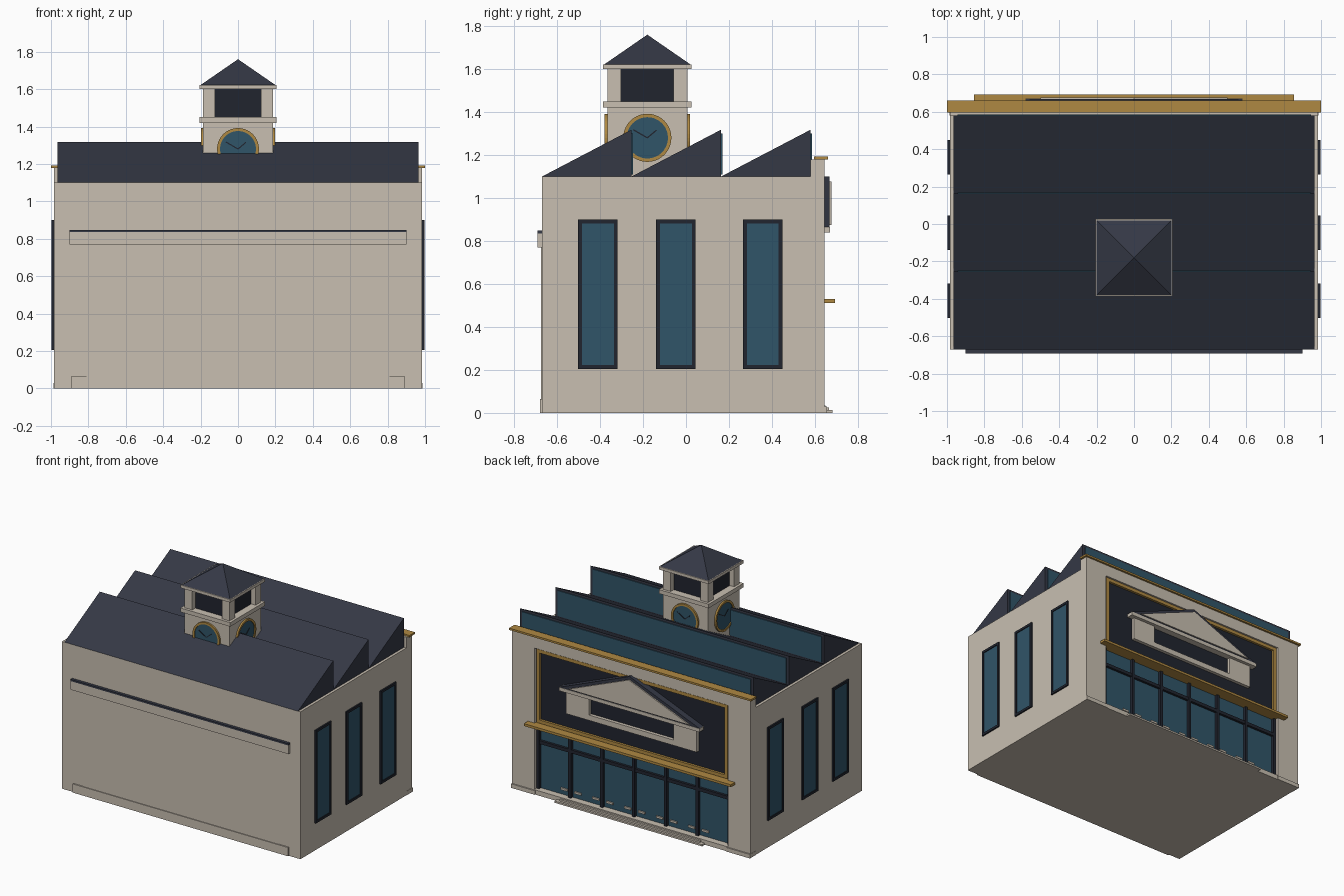
import bpy, bmesh, math
from mathutils import Matrix, Vector

if "Cube" in bpy.data.objects:
    bpy.data.objects.remove(bpy.data.objects["Cube"])


def mat(name, rgb):
    m = bpy.data.materials.new(name)
    m.diffuse_color = (*rgb, 1)
    m.use_nodes = True
    m.node_tree.nodes["Principled BSDF"].inputs["Base Color"].default_value = m.diffuse_color
    return m


STONE = mat("stone", (0.58, 0.52, 0.44))
SLATE = mat("slate", (0.035, 0.04, 0.06))
DARK = mat("dark_panel", (0.015, 0.018, 0.028))
GLASS = mat("glass", (0.03, 0.09, 0.14))
GOLD = mat("gold", (0.43, 0.25, 0.055))


def finish(name, bm, material):
    bmesh.ops.recalc_face_normals(bm, faces=bm.faces)
    me = bpy.data.meshes.new(name)
    bm.to_mesh(me)
    bm.free()
    me.materials.append(material)
    ob = bpy.data.objects.new(name, me)
    bpy.context.collection.objects.link(ob)
    return ob


def box(name, x, y, z, material):
    """Box from (min, max) ranges."""
    bm = bmesh.new()
    size = [b - a for a, b in (x, y, z)]
    mid = [(a + b) / 2 for a, b in (x, y, z)]
    bmesh.ops.create_cube(bm, size=1, matrix=Matrix.Translation(mid) @ Matrix.Diagonal((*size, 1)))
    return finish(name, bm, material)


def prism(name, pts, offset, material):
    """Extrude a planar polygon along an offset."""
    bm = bmesh.new()
    f = bm.faces.new([bm.verts.new(p) for p in pts])
    r = bmesh.ops.extrude_face_region(bm, geom=[f])
    bmesh.ops.translate(bm, vec=offset, verts=[v for v in r["geom"] if isinstance(v, bmesh.types.BMVert)])
    return finish(name, bm, material)


def frame(name, axis_y, x, z, t, y, material):
    """Rectangular frame of four bars; axis_y swaps the plane to YZ."""
    (a, b), (c, d) = x, z
    for part, u, w in (("left", (a, a + t), z), ("right", (b - t, b), z),
                       ("bottom", (a + t, b - t), (c, c + t)), ("top", (a + t, b - t), (d - t, d))):
        rng = (y, u, w) if axis_y else (u, y, w)
        box(f"{name}_{part}", *rng, material)


# Main hall
box("hall_walls", (-.985, .985), (-.67, .58), (0, 1.1), STONE)
box("front_plinth", (-.89, .89), (-.68, -.67), (0, .065), STONE)
box("front_wall_panel", (-.81, .81), (-.674, -.67), (.065, .77), STONE)
box("front_ledge", (-.9, .9), (-.69, -.67), (.77, .835), STONE)
box("front_ledge_cap", (-.9, .9), (-.692, -.67), (.835, .848), SLATE)

# Sawtooth roof with north light glazing
for i in range(3):
    y0 = -.67 + i * .4167
    y1 = y0 + .4167
    prism(f"sawtooth_roof_{i}", [(-.965, y0, 1.1), (-.965, y1, 1.1), (-.965, y1, 1.318)], (1.93, 0, 0), SLATE)
    box(f"roof_glazing_{i}", (-.945, .945), (y1, y1 + .006), (1.11, 1.3), GLASS)

# Side windows
for s in (-1, 1):
    for i, c in enumerate((-.41, -.047, .357)):
        frame(f"side_window_frame_{s}_{i}", True, (c - .092, c + .092), (.205, .9), .018,
              tuple(sorted((s * .983, s * .996))), DARK)
        box(f"side_window_glass_{s}_{i}", tuple(sorted((s * .983, s * .99))), (c - .075, c + .075), (.222, .883), GLASS)

# Entrance facade on the back
for s in (-1, 1):
    box(f"pilaster_{s}", tuple(sorted((s * .8, s * .985))), (.58, .645), (0, 1.18), STONE)
    box(f"pilaster_base_{s}", tuple(sorted((s * .79, s * .987))), (.58, .655), (0, .03), STONE)
box("lintel", (-.8, .8), (.58, .645), (1.09, 1.18), STONE)
box("cornice", (-1, 1), (.595, .66), (1.178, 1.192), GOLD)
box("canopy", (-.855, .855), (.58, .693), (.512, .53), GOLD)
box("sign_panel", (-.8, .8), (.58, .62), (.53, 1.09), DARK)
frame("sign_frame", False, (-.79, .79), (.535, 1.085), .025, (.62, .638), GOLD)

# Entrance glazing, mullions, transom and door handles
box("entrance_glass", (-.8, .8), (.58, .6), (.03, .512), GLASS)
box("entrance_transom", (-.8, .8), (.6, .618), (.37, .395), DARK)
for i in range(7):
    c = -.79 + i * 1.58 / 6
    box(f"mullion_{i}", (c - .011, c + .011), (.6, .622), (.03, .512), DARK)
    if 0 < i < 6:
        for s in (-1, 1):
            box(f"door_plate_{i}_{s}", tuple(sorted((c + s * .03, c + s * .085))), (.6, .61), (.07, .085), STONE)

# Threshold and steps
box("threshold", (-.8, .8), (.58, .65), (0, .035), STONE)
box("upper_step", (-.58, .58), (.645, .665), (0, .026), STONE)
box("lower_step", (-.61, .61), (.645, .682), (0, .013), STONE)

# Pediment relief on the sign panel
prism("pediment_roof", [(-.58, .62, .865), (.58, .62, .865), (0, .62, 1.1)], (0, .047, 0), SLATE)
prism("pediment_face", [(-.5, .667, .875), (.5, .667, .875), (0, .667, 1.077)], (0, .009, 0), STONE)
box("pediment_eave", (-.58, .58), (.62, .67), (.84, .866), STONE)
for s in (-1, 1):
    box(f"relief_pier_{s}", tuple(sorted((s * .35, s * .54))), (.62, .645), (.67, .84), STONE)
box("relief_sill", (-.35, .35), (.62, .645), (.67, .71), STONE)

# Clock tower
CY = -.18


def tower(name, h, z0, z1, material):
    box(name, (-h, h), (CY - h, CY + h), (z0, z1), material)


tower("tower_shaft", .186, 1.05, 1.42, STONE)
tower("tower_ledge", .206, 1.42, 1.45, STONE)
tower("belfry_core", .15, 1.45, 1.6, DARK)
for sx in (-1, 1):
    for sy in (-1, 1):
        box(f"belfry_post_{sx}_{sy}", tuple(sorted((sx * .122, sx * .186))),
            tuple(sorted((CY + sy * .122, CY + sy * .186))), (1.45, 1.6), STONE)
tower("tower_eave", .206, 1.6, 1.622, STONE)
bm = bmesh.new()
bmesh.ops.create_cone(bm, cap_ends=True, segments=4, radius1=.2 * math.sqrt(2), radius2=0, depth=.138,
                      matrix=Matrix.Translation((0, CY, 1.691)) @ Matrix.Rotation(math.pi / 4, 4, 'Z'))
finish("tower_roof", bm, SLATE)

# Clock on each tower side, built facing -y then turned
for k in range(4):
    M = Matrix.Translation((0, CY, 1.28)) @ Matrix.Rotation(k * math.pi / 2, 4, 'Z')
    # gold ring swept from a square section
    bm = bmesh.new()
    n = 40
    rings = []
    for i in range(n):
        a = 2 * math.pi * i / n
        rings.append([bm.verts.new((r * math.cos(a), y, r * math.sin(a)))
                      for r, y in ((.096, -.18), (.112, -.18), (.112, -.199), (.096, -.199))])
    for i in range(n):
        p, q = rings[i], rings[(i + 1) % n]
        for j in range(4):
            bm.faces.new((p[j], p[(j + 1) % 4], q[(j + 1) % 4], q[j]))
    finish(f"clock_ring_{k}", bm, GOLD).matrix_world = M
    bm = bmesh.new()
    bmesh.ops.create_cone(bm, cap_ends=True, segments=n, radius1=.098, radius2=.098, depth=.014,
                          matrix=Matrix.Translation((0, -.186, 0)) @ Matrix.Rotation(math.pi / 2, 4, 'X'))
    finish(f"clock_face_{k}", bm, GLASS).matrix_world = M
    for hand, length, ang in (("hour", .055, 40), ("minute", .075, 150)):
        h = box(f"{hand}_hand_{k}", (0, length), (-.196, -.193), (-.003, .003), DARK)
        h.matrix_world = M @ Matrix.Rotation(-math.radians(ang), 4, 'Y')
